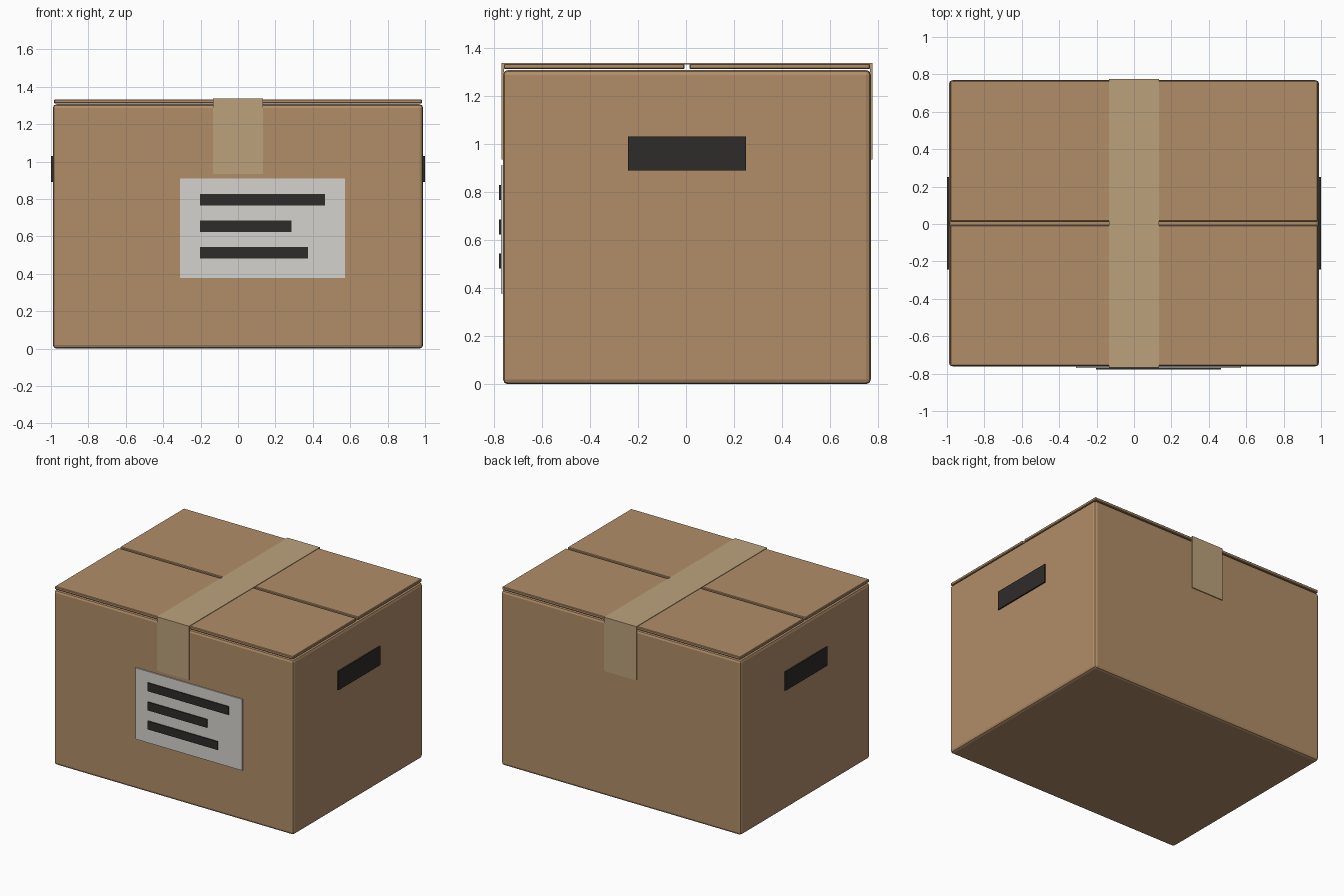
import bpy, bmesh

if "Cube" in bpy.data.objects:
    bpy.data.objects.remove(bpy.data.objects["Cube"])

YC = 0.004            # box centre in y
FRONT, BACK = -0.761, 0.769
SIDE = 0.99


def material(name, rgb):
    m = bpy.data.materials.new(name)
    m.diffuse_color = (*rgb, 1)
    m.use_nodes = True
    m.node_tree.nodes["Principled BSDF"].inputs["Base Color"].default_value = m.diffuse_color
    return m


CARD = material("cardboard", (0.44, 0.27, 0.14))
TAPE = material("tape", (0.50, 0.36, 0.20))
PAPER = material("paper", (0.66, 0.65, 0.61))
DARK = material("dark", (0.028, 0.025, 0.023))


def box(name, x, y, z, mat, bevel=0, segments=2):
    """Box given by its (min, max) range on each axis."""
    bm = bmesh.new()
    bmesh.ops.create_cube(bm, size=1)
    for v in bm.verts:
        v.co = [r[0] if c < 0 else r[1] for c, r in zip(v.co, (x, y, z))]
    me = bpy.data.meshes.new(name)
    bm.to_mesh(me)
    bm.free()
    me.materials.append(mat)
    ob = bpy.data.objects.new(name, me)
    bpy.context.collection.objects.link(ob)
    if bevel:
        mod = ob.modifiers.new("bevel", "BEVEL")
        mod.width, mod.segments = bevel, segments
    return ob


# Carton body
box("carton_body", (-SIDE, SIDE), (FRONT, BACK), (0, 1.307), CARD, 0.02, 2)

# Two closed lid flaps with a narrow gap between them
for name, y in (("front_flap", (-0.758, YC - 0.010)), ("back_flap", (YC + 0.010, 0.766))):
    box(name, (-0.983, 0.983), y, (1.311, 1.333), CARD, 0.004, 1)

# Packing tape over the top and down the front and back
TX = (-0.133, 0.133)
box("tape_top", TX, (-0.768, 0.776), (1.329, 1.337), TAPE)
for name, y in (("tape_front", (-0.768, -0.758)), ("tape_back", (0.766, 0.776))):
    box(name, TX, y, (0.935, 1.337), TAPE)

# Shipping label with three printed bars
box("label", (-0.31, 0.573), (-0.769, -0.758), (0.377, 0.909), PAPER)
for i, (right, z) in enumerate(((0.465, 0.797), (0.287, 0.654), (0.375, 0.512))):
    box(f"label_bar_{i + 1}", (-0.203, right), (-0.777, -0.766), (z - 0.031, z + 0.031), DARK)

# Hand holes on both sides
for name, x in (("left_hand_hole", (-1, -0.98)), ("right_hand_hole", (0.98, 1))):
    box(name, x, (YC - 0.246, YC + 0.246), (0.89, 1.03), DARK)
